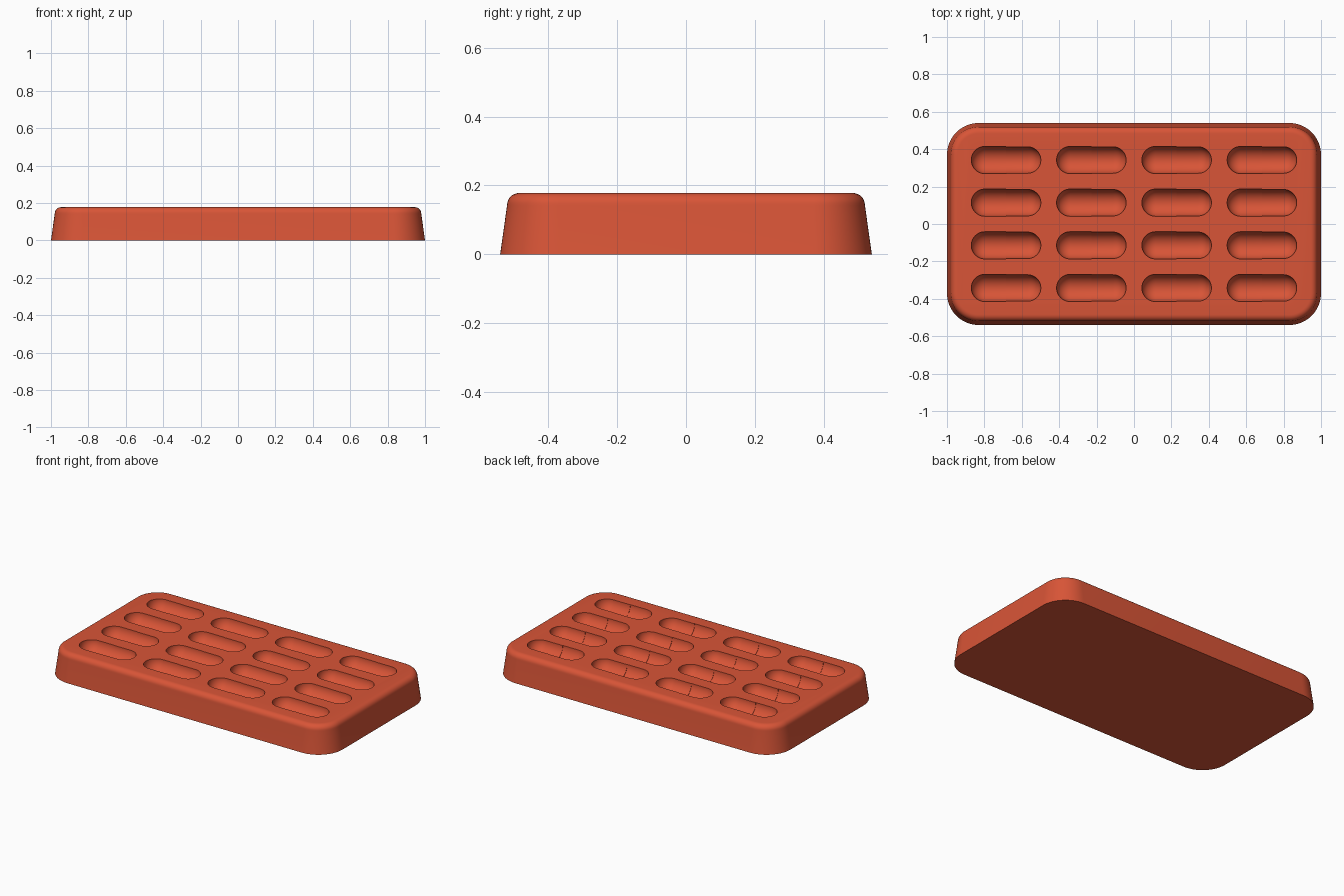
import bpy, bmesh
from math import sin, cos, pi, radians

old = bpy.data.objects.get("Cube")
if old:
    bpy.data.objects.remove(old, do_unlink=True)

HALF_X, HALF_Y, TOP, CORNER = 1.0, 0.54, 0.178, 0.17
PITCH_X, PITCH_Y = 0.456, 0.228
CAP_R, BODY_R, HALF_LEN = 0.073, 0.071, 0.186

coral = bpy.data.materials.new("coral_red")
coral.use_nodes = True
colour = (0.69, 0.09, 0.038, 1)
coral.diffuse_color = colour
coral.node_tree.nodes["Principled BSDF"].inputs["Base Color"].default_value = colour


def make_object(name, bm):
    bmesh.ops.recalc_face_normals(bm, faces=bm.faces)
    mesh = bpy.data.meshes.new(name)
    bm.to_mesh(mesh)
    bm.free()
    mesh.materials.append(coral)
    obj = bpy.data.objects.new(name, mesh)
    bpy.context.collection.objects.link(obj)
    return obj


def loft(bm, rings):
    """Skin a stack of equal-length rings and close both ends."""
    loops = [[bm.verts.new(p) for p in ring] for ring in rings]
    for a, b in zip(loops, loops[1:]):
        for i in range(len(a)):
            j = (i + 1) % len(a)
            bm.faces.new((a[i], a[j], b[j], b[i]))
    bm.faces.new(loops[0])
    bm.faces.new(loops[-1])


def rounded_rectangle(inset, z, steps=16):
    radius = CORNER - inset
    points = []
    for quarter, (sx, sy) in enumerate(((1, 1), (-1, 1), (-1, -1), (1, -1))):
        for k in range(steps + 1):
            a = (quarter + k / steps) * pi / 2
            points.append((sx * (HALF_X - CORNER) + radius * cos(a),
                           sy * (HALF_Y - CORNER) + radius * sin(a), z))
    return points


# Tray block: drafted sides rolling over into a flat top
fillet = 0.042
profile = [(0, 0)]
for k in range(9):
    a = radians(8 + 82 * k / 8)
    profile.append((0.02 + fillet * (1 - sin(pi / 2 - a + radians(8))),
                    TOP - fillet + fillet * sin(a)))
bm = bmesh.new()
loft(bm, [rounded_rectangle(d, z) for d, z in profile])
tray = make_object("tray", bm)


# Capsule cutter: a wider half and a slightly narrower half
def capsule(bm, cx, cy, sides=40, steps=12):
    stations = []
    for k in range(steps + 1):
        a = max(k / steps, 0.02) * pi / 2
        stations.append((-HALF_LEN + CAP_R * (1 - cos(a)), CAP_R * sin(a)))
    stations += [(0, CAP_R), (0, BODY_R)]
    for k in range(steps, -1, -1):
        a = max(k / steps, 0.02) * pi / 2
        stations.append((HALF_LEN - BODY_R * (1 - cos(a)), BODY_R * sin(a)))
    loft(bm, [[(cx + x, cy + r * cos(2 * pi * (i + 0.5) / sides),
                TOP + r * sin(2 * pi * (i + 0.5) / sides)) for i in range(sides)]
              for x, r in stations])


bm = bmesh.new()
for col in range(4):
    for row in range(4):
        capsule(bm, (col - 1.5) * PITCH_X, (row - 1.5) * PITCH_Y)
cutter = make_object("capsule_cutter", bm)
cutter.hide_render = True

# Sink the capsule wells into the tray
cut = tray.modifiers.new("capsule_wells", 'BOOLEAN')
cut.operation = 'DIFFERENCE'
cut.solver = 'EXACT'
cut.object = cutter
bpy.ops.object.select_all(action='DESELECT')
tray.select_set(True)
bpy.context.view_layer.objects.active = tray
bpy.ops.object.modifier_apply(modifier=cut.name)
bpy.data.objects.remove(cutter, do_unlink=True)
bpy.ops.object.shade_smooth_by_angle(angle=radians(35))
